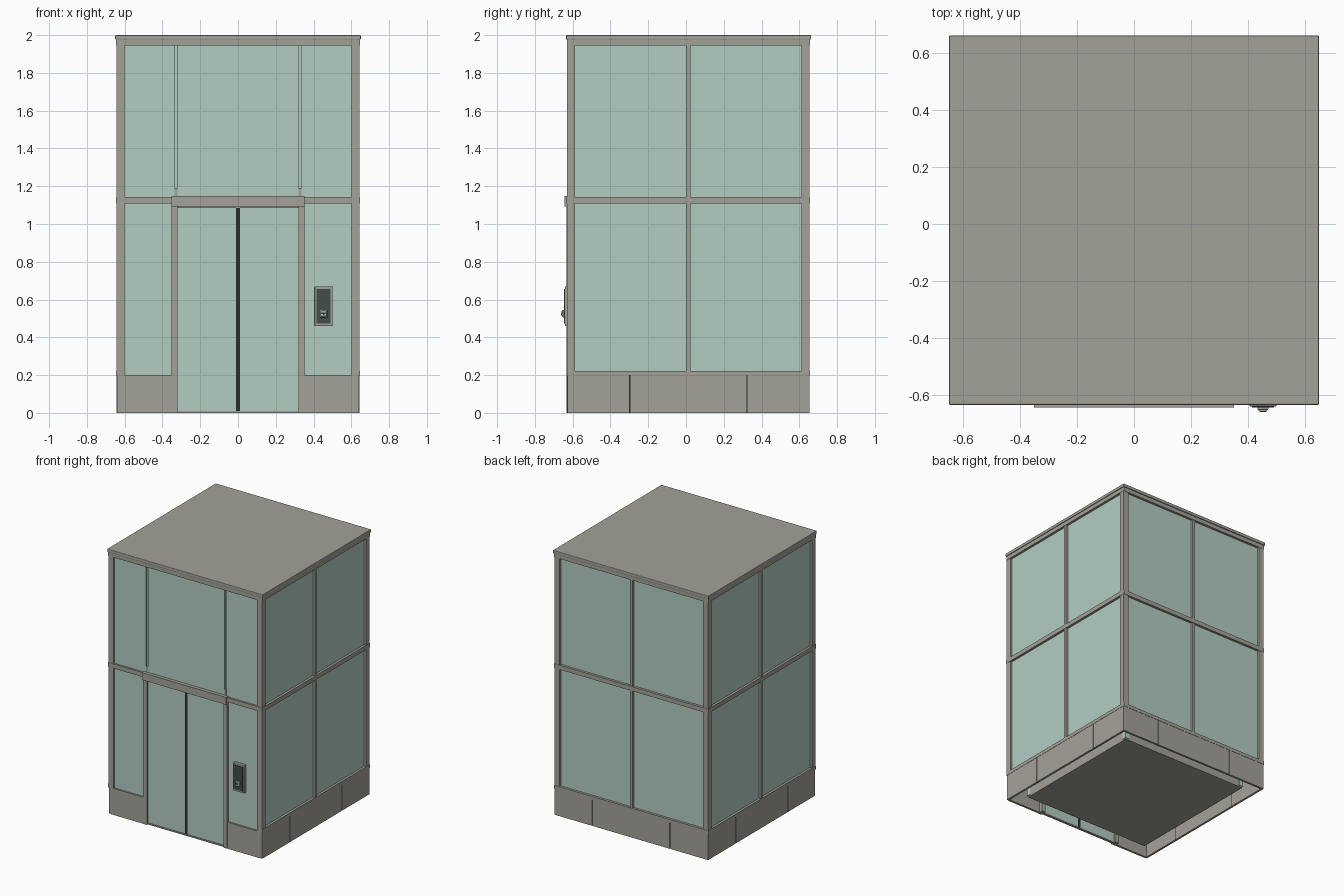
import bpy
import bmesh
from mathutils import Vector

if "Cube" in bpy.data.objects:
    bpy.data.objects.remove(bpy.data.objects["Cube"], do_unlink=True)


def material(name, r, g, b):
    m = bpy.data.materials.new(name)
    m.use_nodes = True
    m.diffuse_color = (r, g, b, 1)
    m.node_tree.nodes["Principled BSDF"].inputs["Base Color"].default_value = (r, g, b, 1)
    return m


METAL = material("warm grey metal", 0.37, 0.36, 0.315)
GLASS = material("pale green glass", 0.45, 0.61, 0.545)
BLACK = material("gap black", 0.02, 0.027, 0.027)
SCREEN = material("panel slate", 0.053, 0.074, 0.066)
LIGHT = material("button light", 0.65, 0.68, 0.65)


def build(name, mat, boxes, bevel=0):
    """One object from boxes given as (x0, x1), (y0, y1), (z0, z1)."""
    bm = bmesh.new()
    for ranges in boxes:
        lo = Vector([min(r) for r in ranges])
        hi = Vector([max(r) for r in ranges])
        verts = bmesh.ops.create_cube(bm, size=1)["verts"]
        for v in verts:
            v.co = Vector([(lo[i] + hi[i]) / 2 + v.co[i] * (hi[i] - lo[i]) for i in range(3)])
    mesh = bpy.data.meshes.new(name)
    bm.to_mesh(mesh)
    bm.free()
    mesh.materials.append(mat)
    obj = bpy.data.objects.new(name, mesh)
    bpy.context.collection.objects.link(obj)
    if bevel:
        mod = obj.modifiers.new("edge", 'BEVEL')
        mod.width = bevel
        mod.segments = 2
    return obj


def mirrored(boxes):
    """Boxes together with their copies across x = 0."""
    return boxes + [((-x[1], -x[0]), y, z) for x, y, z in boxes]


X, F, B = 0.643, -0.63, 0.654       # half width, front and back planes
MID = (F + B) / 2                   # depth centre
POST = 0.043
REC = 0.016                         # glass recess
XI, FI, BI = X - POST, F + POST, B - POST
RAIL, SILL, HEAD = (1.109, 1.142), (0.197, 0.223), (1.946, 1.976)

# Roof and corner posts
build("roof_cap", METAL, [((-0.65, 0.65), (-0.635, 0.662), (1.976, 2.0))], 0.004)
build("corner_posts", METAL, mirrored(
    [((XI, X), (F, FI), (0.2, 1.976)), ((XI, X), (BI, B), (0.2, 1.976))]))

# Horizontal rails and centre mullions
O = 0.002
side, back = [], []
for z in (RAIL, SILL, HEAD):
    side.append(((X - 0.03, X + O), (F, B), z))
    back.append(((-X, X), (B - 0.03, B + O), z))
build("side_rails", METAL, mirrored(side))
build("back_rails", METAL, back)
build("side_mullions", METAL, mirrored(
    [((X - 0.03, X - 0.001), (MID - 0.011, MID + 0.011), (0.2, 1.96))]))
build("back_mullion", METAL, [((-0.011, 0.011), (B - 0.03, B - 0.001), (0.2, 1.96))])
build("front_head_rail", METAL, [((-XI, XI), (F, FI), HEAD)])
build("front_mid_rail", METAL, mirrored([((0.3, X + O), (F - O, FI), RAIL)]))

# Side and back glazing, one pane per bay
side_glass, back_glass = [], []
for z in ((0.215, 1.12), (1.13, 1.96)):
    for y in ((FI - 0.01, MID), (MID, BI + 0.01)):
        side_glass.append(((X - 0.028, X - REC), y, z))
    for x in ((-XI - 0.01, 0), (0, XI + 0.01)):
        back_glass.append((x, (B - 0.028, B - REC), z))
build("side_glass", GLASS, mirrored(side_glass))
build("back_glass", GLASS, back_glass)

# Front glazing: three upper panes with narrow joints, two lower panes
GY = (F + 0.012, F + 0.024)
UP = (1.13, 1.96)
build("front_upper_glass", GLASS,
      [((-0.32, 0.32), GY, UP)] + mirrored([((0.335, 0.61), GY, UP)]))
build("upper_joint_glass", GLASS, mirrored([((0.31, 0.345), (F + 0.024, F + 0.034), UP)]))
build("joint_stubs", METAL, mirrored([((0.32, 0.335), (F + 0.01, F + 0.03), (1.13, 1.19))]))
build("front_lower_glass", GLASS, mirrored([((0.35, 0.61), GY, (0.19, 1.12))]))

# Entrance
build("door_header", METAL, [((-0.352, 0.352), (F - 0.014, FI), (1.092, 1.148))])
build("door_jambs", METAL, mirrored([((0.32, 0.352), (F - 0.002, FI), (0, 1.1))]))
build("door_top_trim", METAL, [((-0.32, 0.32), (F + 0.006, FI), (1.085, 1.096))])
build("doors", GLASS, mirrored([((0.009, 0.321), (F + 0.014, F + 0.028), (0.008, 1.09))]))
build("door_gap", BLACK, [((-0.01, 0.01), (F + 0.01, F + 0.03), (0.004, 1.086))])
build("threshold", METAL, [((-0.32, 0.32), (F + 0.008, F + 0.028), (0, 0.01))])

# Plinth cladding with dark joints
G = 0.003
T = 0.016
joints = (MID - 0.31, MID + 0.31)
plates = []
for y0, y1 in ((F + 0.018, joints[0] - G), (joints[0] + G, joints[1] - G), (joints[1] + G, B)):
    plates.append(((X - T, X), (y0, y1), (0, 0.2)))
build("side_plinth", METAL, mirrored(plates))
XJ = 0.325
build("back_plinth", METAL, [((-XJ + G, XJ - G), (B - T, B), (0, 0.2))]
      + mirrored([((XJ + G, X - T), (B - T, B), (0, 0.2))]))
build("front_plinth", METAL, mirrored([((0.352, 0.624), (F, F + T), (0, 0.2))]))
build("plinth_corners", METAL, mirrored([((0.624, X - 0.003), (F + 0.003, F + 0.018), (0, 0.2))]))
build("plinth_joints", BLACK,
      mirrored([((X - T, X - 0.006), (y - G, y + G), (0, 0.2)) for y in joints]
               + [((XJ - G, XJ + G), (B - T, B - 0.006), (0, 0.2))]))

# Underside: floor slab standing free inside the hollow plinth
H = 0.535
build("floor", METAL, [((-H, H), (MID - H, MID + H), (0.015, 0.19))])
build("plinth_ceiling", METAL, [((-X + T, X - T), (F + 0.03, B - T), (0.17, 0.19))])
build("cabin_corner_glass", GLASS, mirrored(
    [((H - 0.03, H + 0.004), (y - 0.017, y + 0.017), (0.025, 0.18))
     for y in (MID - H + 0.013, MID + H - 0.013)]))

# Call panel
PX = 0.453
build("call_panel", METAL, [((PX - 0.047, PX + 0.047), (F - 0.011, F + 0.014), (0.46, 0.67))], 0.003)
build("call_screen", SCREEN, [((PX - 0.038, PX + 0.038), (F - 0.015, F), (0.474, 0.656))])
build("call_button_base", METAL, [((PX - 0.02, PX + 0.02), (F - 0.023, F), (0.506, 0.546))], 0.003)
build("call_button", LIGHT, [((PX - 0.015, PX + 0.015), (F - 0.029, F), (0.511, 0.541))], 0.003)
build("call_button_mark", BLACK, [((PX - 0.01, PX + 0.01), (F - 0.031, F), (0.524, 0.531)),
                                  ((PX - 0.004, PX + 0.004), (F - 0.031, F), (0.518, 0.524))])
